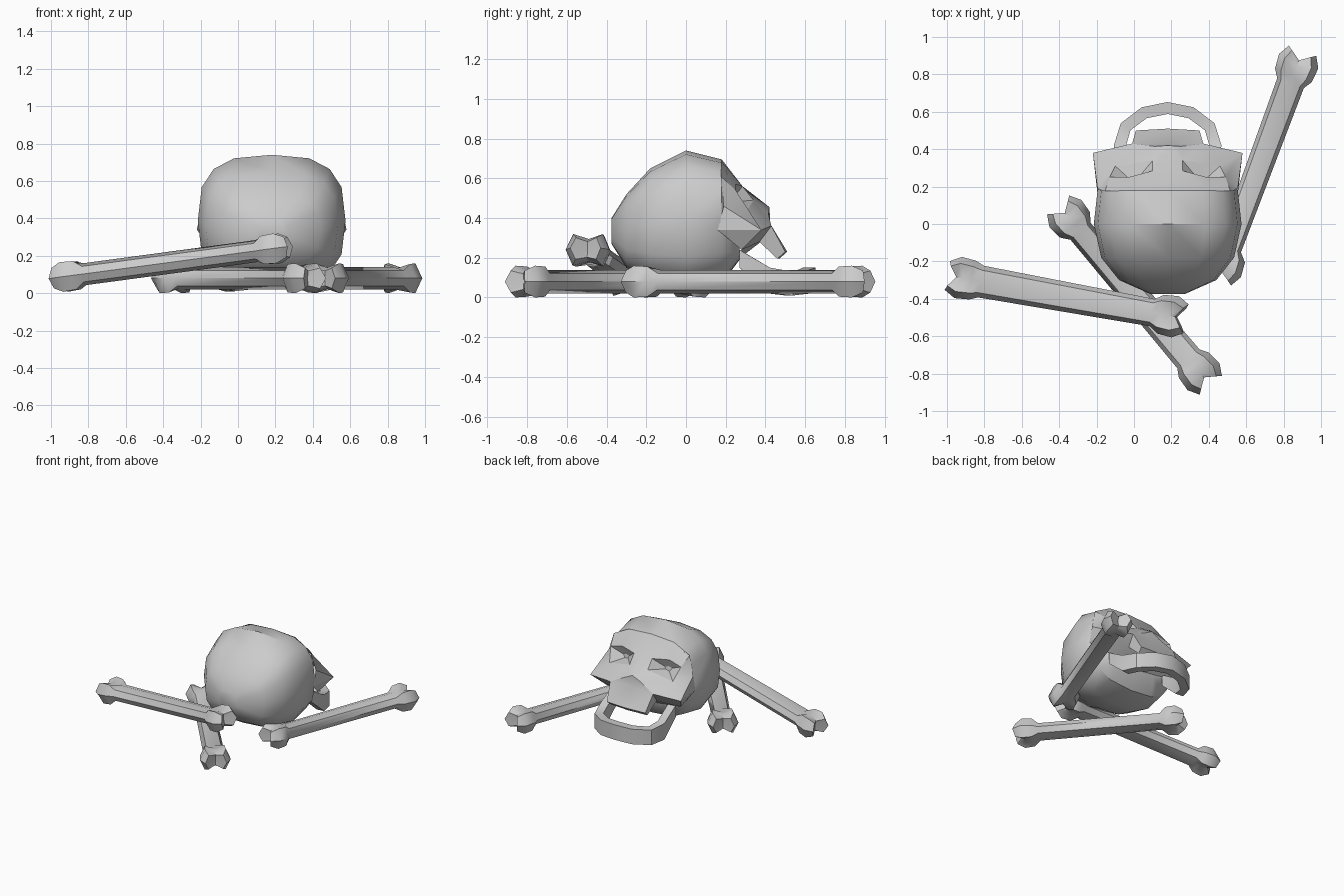
import bpy, bmesh
from math import cos, sin, pi, copysign
from mathutils import Vector

if "Cube" in bpy.data.objects:
    bpy.data.objects.remove(bpy.data.objects["Cube"])

CX = 0.18  # skull centre line


def make(name, verts, faces, angle=35):
    me = bpy.data.meshes.new(name)
    me.from_pydata([tuple(v) for v in verts], [], faces)
    bm = bmesh.new()
    bm.from_mesh(me)
    bmesh.ops.remove_doubles(bm, verts=bm.verts, dist=0.0005)
    bmesh.ops.recalc_face_normals(bm, faces=bm.faces)
    bm.to_mesh(me)
    bm.free()
    ob = bpy.data.objects.new(name, me)
    bpy.context.collection.objects.link(ob)
    bpy.ops.object.select_all(action='DESELECT')
    ob.select_set(True)
    bpy.context.view_layer.objects.active = ob
    bpy.ops.object.shade_smooth_by_angle(angle=angle * pi / 180)
    return ob


def loft(rings, cap0=None, cap1=None):
    """Skin equal-length rings; caps are fans to a given point, or plain n-gons."""
    n = len(rings[0])
    verts = [v for r in rings for v in r]
    faces = [(i * n + j, i * n + (j + 1) % n, (i + 1) * n + (j + 1) % n, (i + 1) * n + j)
             for i in range(len(rings) - 1) for j in range(n)]
    for cap, base in ((cap0, 0), (cap1, (len(rings) - 1) * n)):
        if cap is None:
            faces.append(tuple(range(base, base + n)))
        else:
            verts.append(cap)
            faces += [(base + j, base + (j + 1) % n, len(verts) - 1) for j in range(n)]
    return verts, faces


# Cranium: squarish rings from back to front (y, half width, bottom, top)
sections = [(-0.375, 0.09, 0.27, 0.40), (-0.30, 0.26, 0.15, 0.52), (-0.18, 0.355, 0.08, 0.65),
            (0.0, 0.395, 0.035, 0.74), (0.18, 0.375, 0.07, 0.695), (0.27, 0.27, 0.19, 0.38)]
rings = []
for y, w, z0, z1 in sections:
    ring = []
    for k in range(16):
        a = 2 * pi * k / 16
        c, s = cos(a), sin(a)
        ring.append((CX + w * copysign(abs(c) ** 0.7, c), y,
                     (z0 + z1) / 2 + (z1 - z0) / 2 * copysign(abs(s) ** 0.7, s)))
    rings.append(ring)
make("cranium", *loft(rings), angle=40)

# Face: half mesh, mirrored about the skull centre line
half = [(0, .18, .695), (.20, .18, .682), (.335, .175, .61),          # forehead
        (0, .26, .565), (.08, .285, .56), (.21, .25, .57), (.31, .25, .54),  # brow
        (.375, .19, .46), (.40, .38, .34),                             # temple, cheek
        (.08, .34, .49), (.28, .31, .44), (.18, .22, .48),             # eye socket
        (0, .42, .455), (.07, .415, .42), (0, .425, .37)]              # nose
half += [(.19, .43, .36), (0, .51, .23), (.17, .50, .23),              # upper jaw
         (0, .47, .195), (.16, .46, .195), (0, .39, .29), (.18, .37, .28),
         (.33, .28, .24), (0, .26, .19), (.375, .16, .34)]             # underside
hf = [(0, 1, 4, 3), (1, 5, 4), (1, 2, 6, 5), (2, 7, 6), (6, 7, 8, 10),
      (4, 5, 11), (5, 6, 11), (6, 10, 11), (10, 9, 11), (9, 4, 11),
      (3, 4, 9, 12), (12, 9, 13), (9, 10, 15, 13), (10, 8, 15), (12, 13, 14),
      (14, 13, 15), (14, 15, 17, 16), (16, 17, 19, 18), (15, 21, 19, 17),
      (18, 19, 21, 20), (8, 22, 21, 15), (20, 21, 22, 23), (7, 24, 8), (8, 24, 22)]
n = len(half)
verts = [(CX + x, y, z) for x, y, z in half] + [(CX - x, y, z) for x, y, z in half]
faces = hf + [tuple(i + n for i in reversed(f)) for f in hf]
make("face", verts, faces, angle=25)

# Lower jaw: U-shaped band (x, y, bottom, top)
arm = [(.25, .27, .15, .24), (.255, .42, .02, .15), (.225, .52, .01, .13),
       (.125, .595, .02, .14), (0, .62, .03, .15)]
path = arm + [(-x, y, a, b) for x, y, a, b in reversed(arm[:-1])]
rings = []
for i, (x, y, z0, z1) in enumerate(path):
    p, q = path[max(i - 1, 0)], path[min(i + 1, len(path) - 1)]
    t = Vector((q[0] - p[0], q[1] - p[1])).normalized()
    o = Vector((t.y, -t.x)) * 0.032
    rings.append([(CX + x + o.x, y + o.y, z0), (CX + x + o.x, y + o.y, z1),
                  (CX + x - o.x, y - o.y, z1), (CX + x - o.x, y - o.y, z0)])
make("lower_jaw", *loft(rings))

# Long bones: octagonal shaft with a notched two-lobed knob at each end
octagon = [(cos(k * pi / 4), sin(k * pi / 4)) for k in range(8)]
lobed = [(1, 0), (.68, 1), (0, .72), (-.68, 1), (-1, 0), (-.68, -1), (0, -.72), (.68, -1)]


def bone(name, start, end, w0, w1):
    a, b = Vector(start), Vector(end)
    d = (b - a).normalized()
    side = d.cross(Vector((0, 0, 1))).normalized()
    up = side.cross(d)

    def ring(origin, direction, dist, w, h, shape, v=0):
        return [origin + direction * (v * abs(u) - dist) + side * (u * w) + up * (t * h)
                for u, t in shape]

    def knob(o, dr, w):
        return [ring(o, dr, .0, .078, .055, lobed, .055),
                ring(o, dr, .035, .112, .08, lobed, .03),
                ring(o, dr, .085, .105, .076, lobed),
                ring(o, dr, .13, w, .059, octagon)]

    rs = knob(a, -d, w0) + knob(b, d, w1)[::-1]
    make(name, *loft(rs, a + d * 0.005, b - d * 0.005), angle=40)


bone("bone_right", (.465, -.25, .08), (.882, .875, .08), .066, .076)
bone("bone_under", (-.37, .06, .08), (.375, -.82, .08), .07, .078)
bone("bone_leaning", (-.945, -.285, .085), (.225, -.497, .242), .086, .074)
